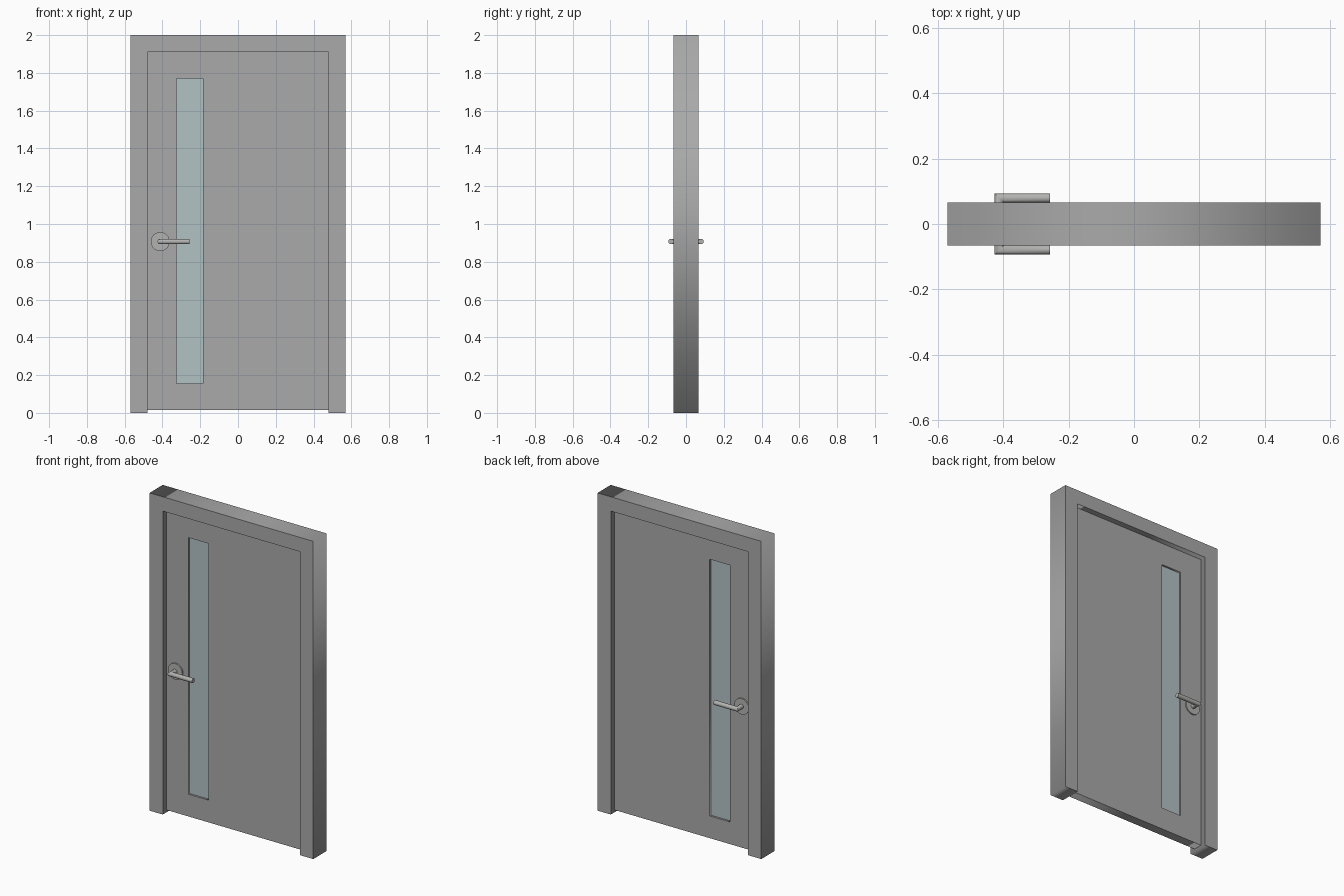
import bpy, bmesh, math
from mathutils import Vector

if "Cube" in bpy.data.objects:
    bpy.data.objects.remove(bpy.data.objects["Cube"])


def material(name, rgb):
    m = bpy.data.materials.new(name)
    m.diffuse_color = (*rgb, 1)
    m.use_nodes = True
    m.node_tree.nodes["Principled BSDF"].inputs["Base Color"].default_value = m.diffuse_color
    return m


grey = material("grey", (0.40, 0.40, 0.40))
glass = material("pale_blue_glass", (0.45, 0.54, 0.56))
steel = material("steel", (0.45, 0.45, 0.44))


def extrude_profile(name, loops, half_depth, mat):
    """Solid from an outline (and optional hole outlines) in x/z, extruded along y."""
    curve = bpy.data.curves.new(name, "CURVE")
    curve.dimensions = "2D"
    curve.fill_mode = "BOTH"
    curve.extrude = half_depth
    for pts in loops:
        s = curve.splines.new("POLY")
        s.points.add(len(pts) - 1)
        for p, (x, z) in zip(s.points, pts):
            p.co = (x, z, 0, 1)
        s.use_cyclic_u = True
    ob = bpy.data.objects.new(name, curve)
    bpy.context.collection.objects.link(ob)
    ob.rotation_euler.x = math.pi / 2
    bpy.context.view_layer.objects.active = ob
    ob.select_set(True)
    bpy.ops.object.convert(target="MESH")
    ob = bpy.context.object
    ob.data.materials.clear()
    ob.data.materials.append(mat)
    ob.select_set(False)
    return ob


def rect(x0, x1, z0, z1):
    return [(x0, z0), (x1, z0), (x1, z1), (x0, z1)]


def finish(name, bm, mat):
    bmesh.ops.recalc_face_normals(bm, faces=bm.faces)
    me = bpy.data.meshes.new(name)
    bm.to_mesh(me)
    bm.free()
    me.materials.append(mat)
    ob = bpy.data.objects.new(name, me)
    bpy.context.collection.objects.link(ob)
    bpy.ops.object.select_all(action="DESELECT")
    bpy.context.view_layer.objects.active = ob
    ob.select_set(True)
    bpy.ops.object.shade_smooth_by_angle(angle=math.radians(35))
    ob.select_set(False)
    return ob


# Frame: two jambs and a head, open at the bottom
W, IN, TOP = 0.57, 0.478, 1.91
extrude_profile("door_frame", [[(-W, 0), (-IN, 0), (-IN, TOP), (IN, TOP),
                                (IN, 0), (W, 0), (W, 2), (-W, 2)]], 0.0657, grey)

# Door leaf with a tall window opening, and its recessed pane
WINDOW = (-0.326, -0.185, 0.155, 1.77)
extrude_profile("door_leaf", [rect(-IN, IN, 0.015, TOP), rect(*WINDOW)], 0.029, grey)
extrude_profile("window_pane", [rect(*WINDOW)], 0.017, glass)

# Handles on both sides
HX, HZ, R, REACH, END, SIDES = -0.412, 0.907, 0.0142, 0.079, -0.256, 24
for side, label in ((-1, "front"), (1, "back")):
    # Rosette: short disc against the leaf
    bm = bmesh.new()
    rings = [[bm.verts.new((HX + 0.05 * math.cos(a), side * y, HZ + 0.05 * math.sin(a)))
              for a in (i * math.tau / 32 for i in range(32))] for y in (0.028, 0.037)]
    for i in range(32):
        j = (i + 1) % 32
        bm.faces.new((rings[0][i], rings[0][j], rings[1][j], rings[1][i]))
    bm.faces.new(rings[0])
    bm.faces.new(rings[1])
    finish(label + "_rosette", bm, steel)

    # Lever: round bar leaving the door, mitred at the corner, running sideways
    bm = bmesh.new()
    rings = [[], [], []]
    for i in range(SIDES):
        a = i * math.tau / SIDES
        u, v = R * math.cos(a), R * math.sin(a)
        rings[0].append(bm.verts.new((HX + u, side * 0.028, HZ + v)))
        rings[1].append(bm.verts.new((HX + u, side * (REACH - u), HZ + v)))
        rings[2].append(bm.verts.new((END, side * (REACH - u), HZ + v)))
    for lo, hi in zip(rings, rings[1:]):
        for i in range(SIDES):
            j = (i + 1) % SIDES
            bm.faces.new((lo[i], lo[j], hi[j], hi[i]))
    bm.faces.new(rings[0])
    bm.faces.new(rings[2])
    finish(label + "_lever", bm, steel)
